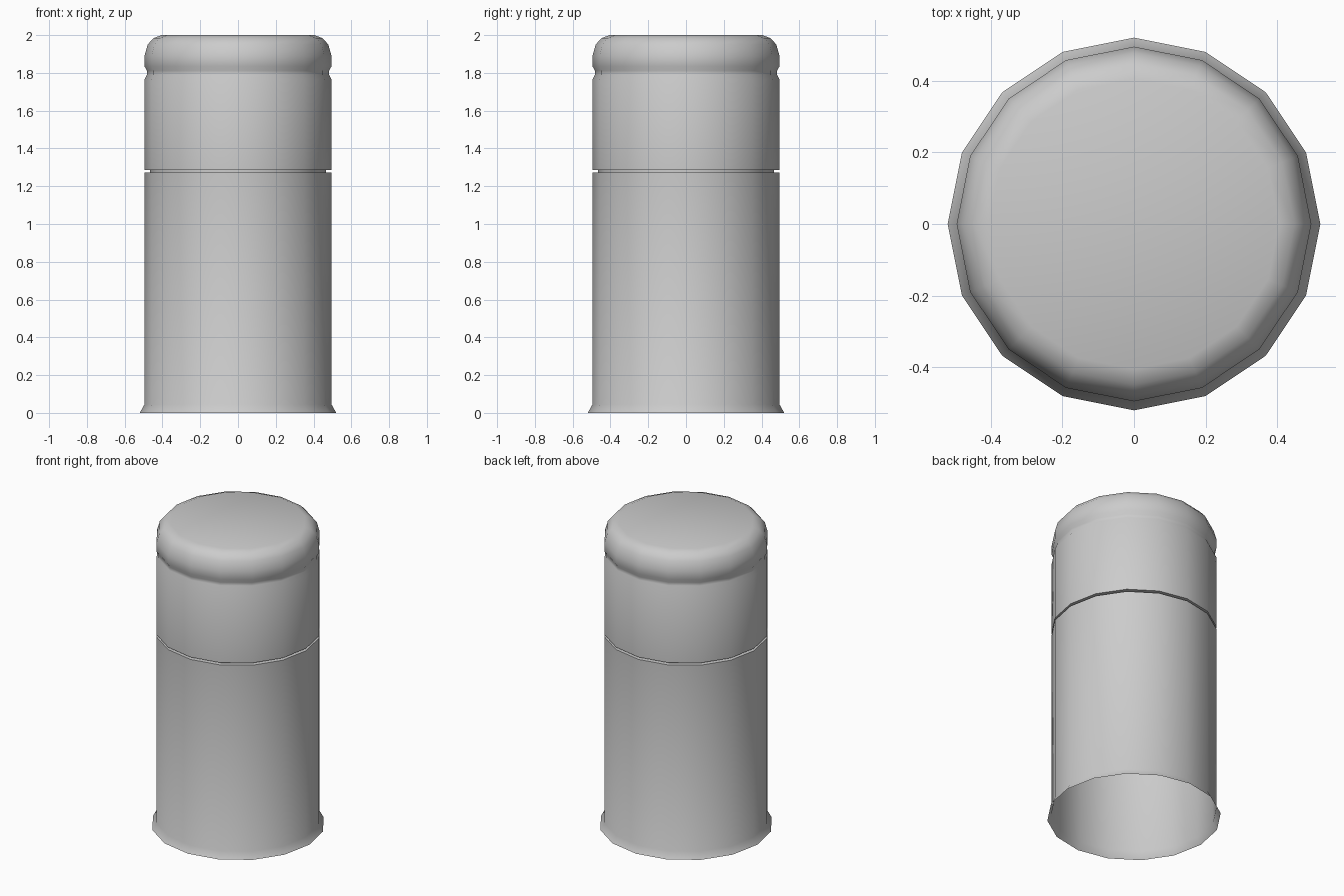
import bpy, bmesh, math

if "Cube" in bpy.data.objects:
    bpy.data.objects.remove(bpy.data.objects["Cube"])

SIDES = 16

grey = bpy.data.materials.new("plain grey")
grey.diffuse_color = (0.6, 0.6, 0.6, 1)
grey.use_nodes = True
grey.node_tree.nodes["Principled BSDF"].inputs["Base Color"].default_value = grey.diffuse_color


def lathe(name, profile, capped=False):
    """Spin a (radius, height) profile, listed bottom to top, round the z axis."""
    bm = bmesh.new()
    rings = []
    for r, z in profile:
        rings.append([bm.verts.new((r * math.cos(2 * math.pi * i / SIDES),
                                    r * math.sin(2 * math.pi * i / SIDES), z))
                      for i in range(SIDES)])
    for low, high in zip(rings, rings[1:]):
        for i in range(SIDES):
            j = (i + 1) % SIDES
            bm.faces.new((low[i], low[j], high[j], high[i]))
    if capped:
        bm.faces.new(rings[-1])
    mesh = bpy.data.meshes.new(name)
    bm.to_mesh(mesh)
    bm.free()
    mesh.materials.append(grey)
    obj = bpy.data.objects.new(name, mesh)
    bpy.context.collection.objects.link(obj)
    bpy.ops.object.select_all(action='DESELECT')
    obj.select_set(True)
    bpy.context.view_layer.objects.active = obj
    bpy.ops.object.shade_smooth_by_angle(angle=math.radians(50))
    return obj


# Open-bottomed sleeve with a flared foot
lathe("lower_sleeve", [(0.52, 0), (0.495, 0.045), (0.495, 1.272), (0.465, 1.272)])

# Narrow recessed ring between sleeve and cap
lathe("seam_ring", [(0.465, 1.272), (0.465, 1.287)])

# Cap with a shallow rolled groove and a rounded top edge
lathe("cap", [(0.465, 1.287), (0.495, 1.287), (0.495, 1.765), (0.483, 1.79),
              (0.483, 1.812), (0.495, 1.835), (0.495, 1.89), (0.478, 1.95),
              (0.448, 1.984), (0.405, 2.0)], capped=True)
